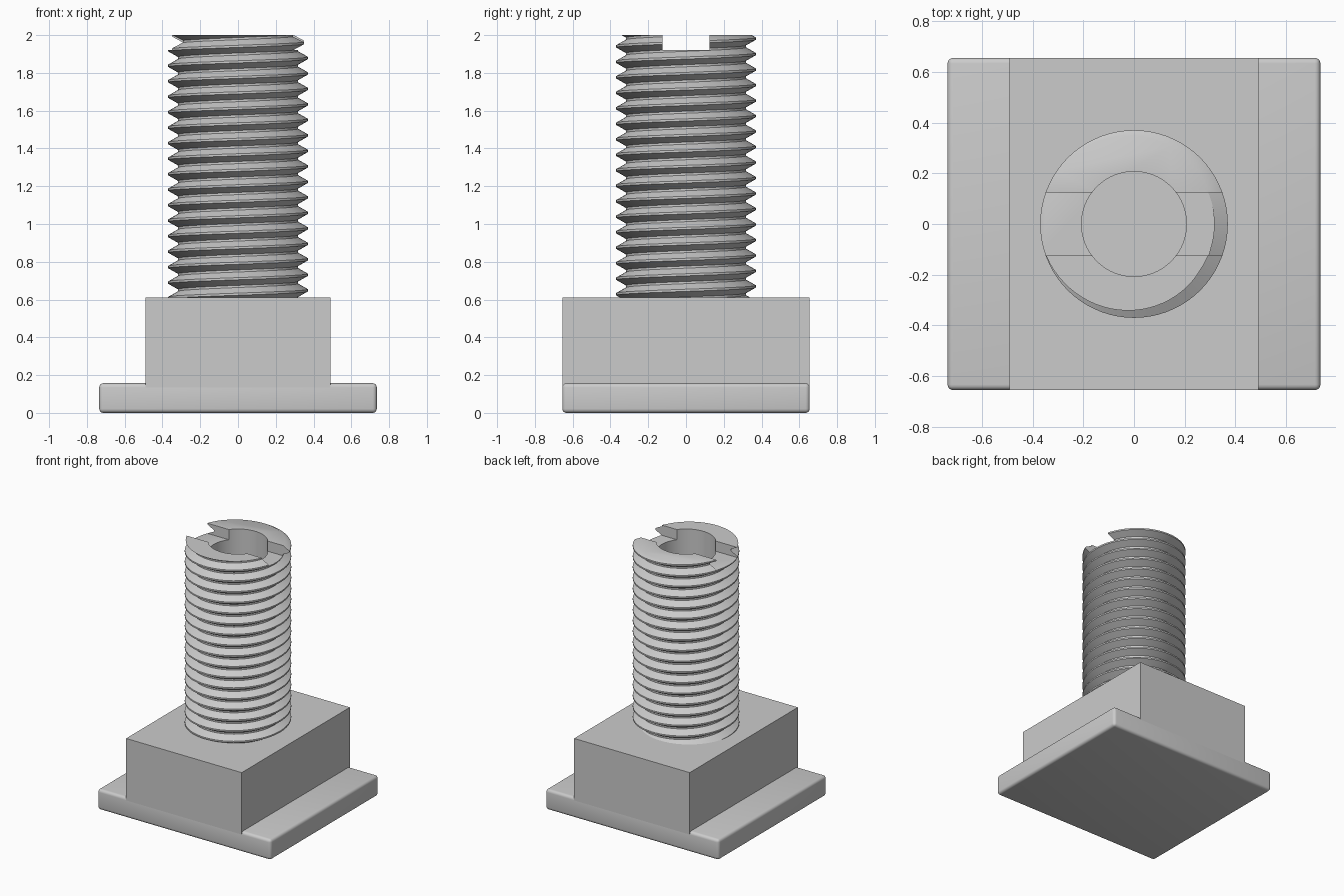
import bpy, bmesh, math

cube = bpy.data.objects.get("Cube")
if cube:
    bpy.data.objects.remove(cube, do_unlink=True)

TOP, BLOCK_TOP, PLATE_TOP, ROUND = 2.0, 0.61, 0.157, 0.022
PITCH, CREST, ROOT, SIDES = 0.082, 0.37, 0.318, 72

# Single grey metal
grey = bpy.data.materials.new("grey metal")
grey.use_nodes = True
grey.diffuse_color = (0.6, 0.6, 0.6, 1)
grey.node_tree.nodes["Principled BSDF"].inputs["Base Color"].default_value = (0.6, 0.6, 0.6, 1)


def activate(obj):
    bpy.ops.object.select_all(action='DESELECT')
    obj.select_set(True)
    bpy.context.view_layer.objects.active = obj


def box(name, half_x, half_y, z0, z1):
    bpy.ops.mesh.primitive_cube_add(size=2, location=(0, 0, (z0 + z1) / 2))
    obj = bpy.context.object
    obj.name = name
    obj.scale = (half_x, half_y, (z1 - z0) / 2)
    bpy.ops.object.transform_apply(location=True, rotation=False, scale=True)
    obj.data.materials.append(grey)
    return obj


def cut(obj, cutter):
    activate(obj)
    mod = obj.modifiers.new("cut", 'BOOLEAN')
    mod.operation = 'DIFFERENCE'
    mod.solver = 'EXACT'
    mod.object = cutter
    bpy.ops.object.modifier_apply(modifier=mod.name)
    bpy.data.objects.remove(cutter, do_unlink=True)


# Base plate with rounded edges
plate = box("base_plate", 0.735, 0.655, 0, PLATE_TOP)
bevel = plate.modifiers.new("round", 'BEVEL')
bevel.width = ROUND
bevel.segments = 4
activate(plate)
bpy.ops.object.modifier_apply(modifier=bevel.name)
bpy.ops.object.shade_smooth_by_angle(angle=math.radians(30))

# Sharp-edged block, flush with the plate at front and back
box("block", 0.49, 0.655, PLATE_TOP - ROUND, BLOCK_TOP)

# Threaded shaft: helical sheet, trimmed flat at both ends and capped
profile = [(-0.07, CREST), (0.07, CREST), (0.43, ROOT), (0.57, ROOT)]
step, start, turns = len(profile), 0.403, 22
bm = bmesh.new()
columns = []
for j in range(SIDES):
    a = math.tau * j / SIDES
    columns.append([bm.verts.new((r * math.cos(a), r * math.sin(a),
                                  start + PITCH * (t + f + j / SIDES)))
                    for t in range(turns) for f, r in profile])
for j in range(SIDES):
    here, there = columns[j], columns[(j + 1) % SIDES]
    shift = step if j == SIDES - 1 else 0
    for k in range(len(here) - 1 - shift):
        bm.faces.new((here[k], there[k + shift], there[k + 1 + shift], here[k + 1]))
for z, direction in ((TOP, 1), (BLOCK_TOP - 0.01, -1)):
    bmesh.ops.bisect_plane(bm, geom=bm.verts[:] + bm.edges[:] + bm.faces[:], dist=1e-6,
                           plane_co=(0, 0, z), plane_no=(0, 0, direction), clear_outer=True)
bmesh.ops.holes_fill(bm, edges=[e for e in bm.edges if e.is_boundary], sides=0)
bmesh.ops.recalc_face_normals(bm, faces=bm.faces[:])
mesh = bpy.data.meshes.new("threaded_shaft")
bm.to_mesh(mesh)
bm.free()
mesh.materials.append(grey)
shaft = bpy.data.objects.new("threaded_shaft", mesh)
bpy.context.collection.objects.link(shaft)

# Central bore and driver slot
bpy.ops.mesh.primitive_cylinder_add(vertices=64, radius=0.207, depth=1.6, location=(0, 0, 1.35))
bore = bpy.context.object
bore.data.materials.append(grey)
cut(shaft, bore)
cut(shaft, box("slot_cutter", 0.5, 0.125, 1.922, 2.1))
activate(shaft)
bpy.ops.object.shade_smooth_by_angle(angle=math.radians(30))
